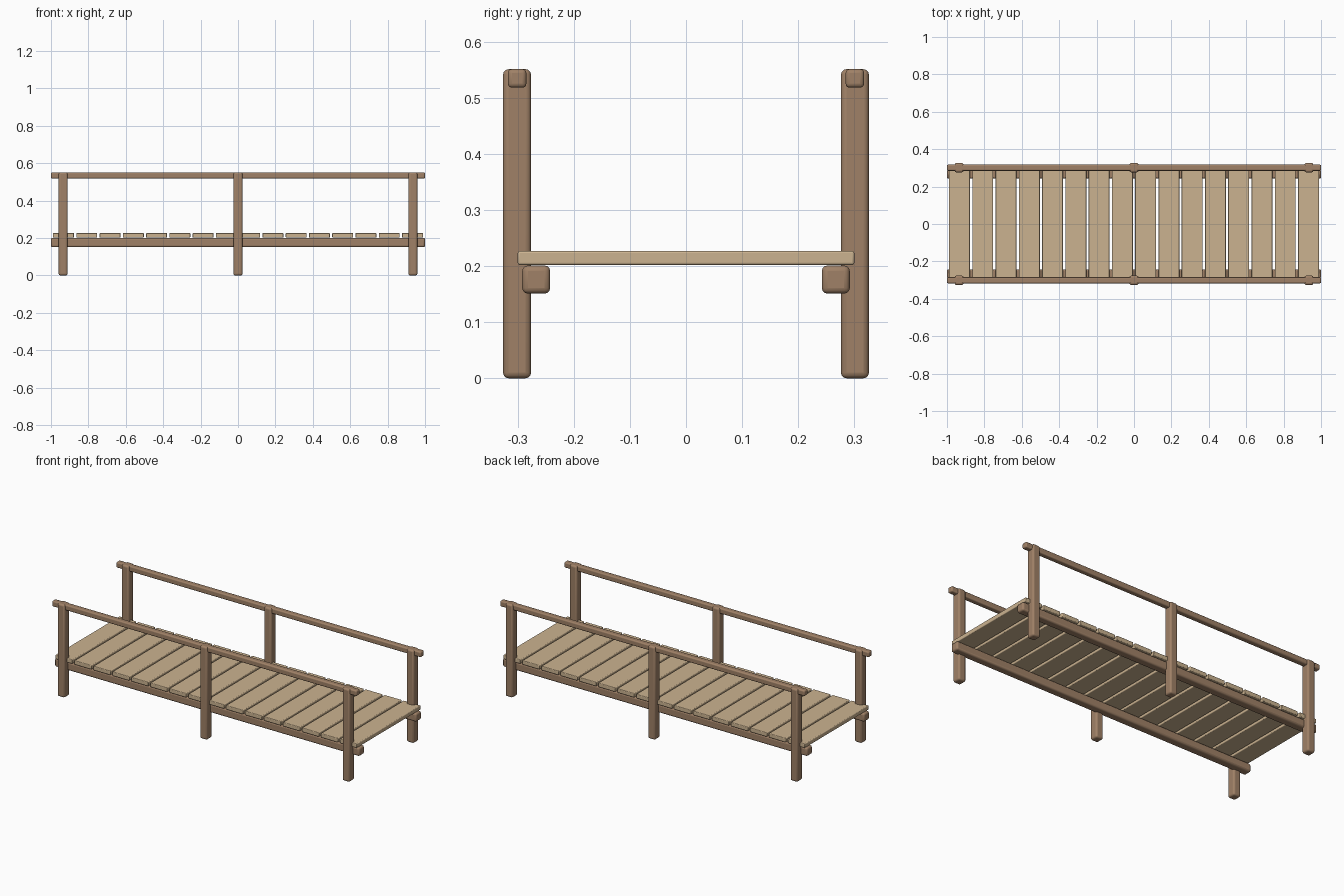
import bpy
import math

if "Cube" in bpy.data.objects:
    bpy.data.objects.remove(bpy.data.objects["Cube"], do_unlink=True)


def material(name, color):
    mat = bpy.data.materials.new(name)
    mat.use_nodes = True
    mat.diffuse_color = (*color, 1)
    mat.node_tree.nodes["Principled BSDF"].inputs["Base Color"].default_value = (*color, 1)
    return mat


frame_wood = material("brown frame wood", (0.35, 0.22, 0.135))
deck_wood = material("pale deck wood", (0.60, 0.45, 0.28))


def timber(name, center, size, radius, mat):
    """A rounded box of wood."""
    bpy.ops.mesh.primitive_cube_add(size=1, location=center)
    obj = bpy.context.object
    obj.name = name
    obj.scale = size
    bpy.ops.object.transform_apply(location=False, rotation=False, scale=True)
    bevel = obj.modifiers.new("rounded edges", "BEVEL")
    bevel.width = radius
    bevel.segments = 3
    obj.data.materials.append(mat)
    bpy.ops.object.shade_smooth_by_angle(angle=math.radians(35))
    return obj


# Posts, handrails and deck beams on both sides
POST_TOP = 0.551
for side, y in (("front", -1), ("back", 1)):
    for place, x in (("right", -0.935), ("middle", 0), ("left", 0.935)):
        timber(f"{side}_{place}_post", (x, y * 0.301, POST_TOP / 2),
               (0.048, 0.05, POST_TOP), 0.01, frame_wood)
    timber(f"{side}_handrail", (0, y * 0.301, 0.5345), (2, 0.033, 0.033), 0.007, frame_wood)
    timber(f"{side}_beam", (0, y * 0.267, 0.176), (2, 0.05, 0.05), 0.01, frame_wood)

# Deck planks
PLANKS = 16
for i in range(PLANKS):
    x = (i - (PLANKS - 1) / 2) * 0.1244
    timber(f"deck_plank_{i + 1}", (x, 0, 0.2145), (0.112, 0.6, 0.025), 0.004, deck_wood)
